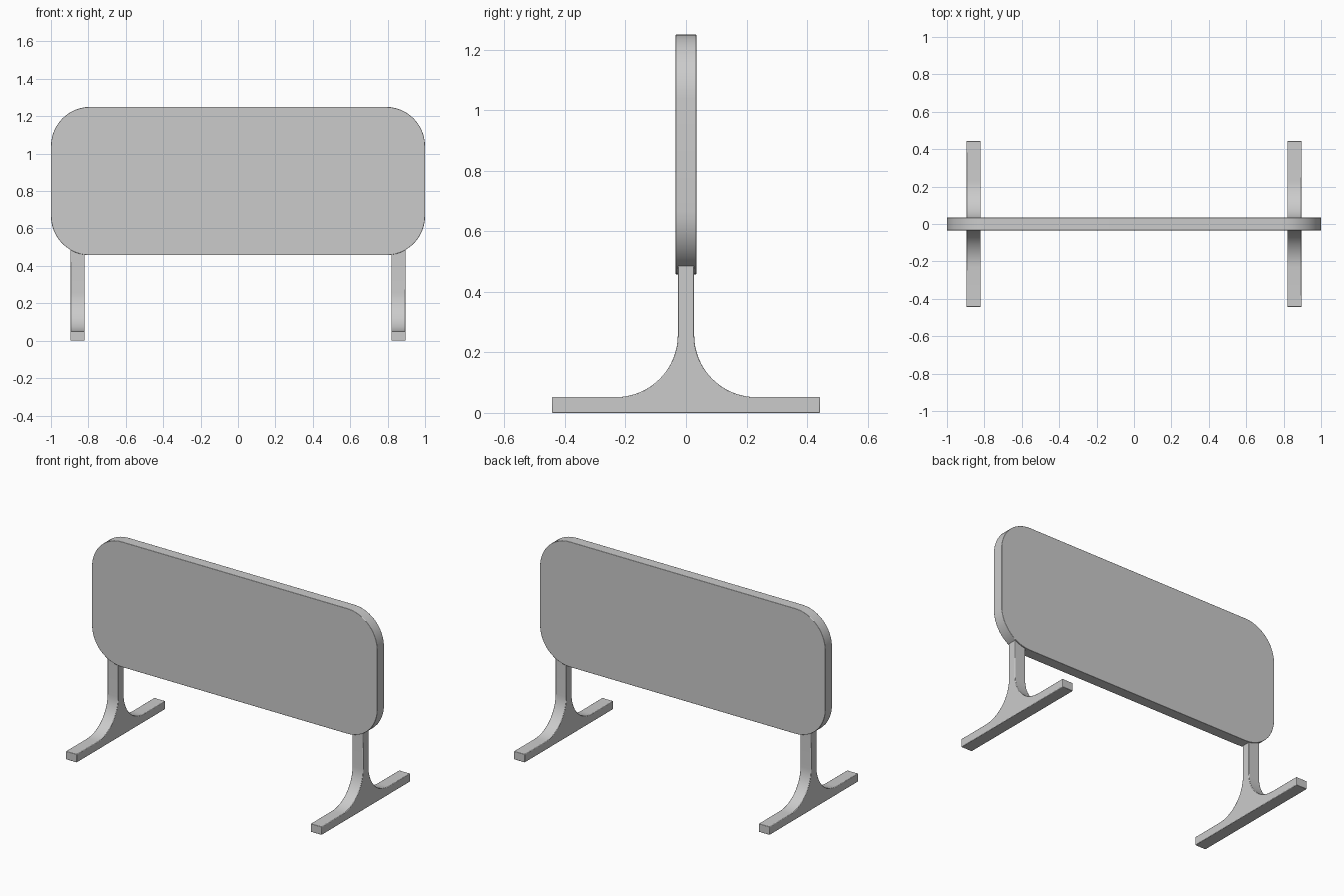
import bpy, bmesh
from math import cos, sin, radians

if "Cube" in bpy.data.objects:
    bpy.data.objects.remove(bpy.data.objects["Cube"])


def arc(cu, cv, r, start, end, n=12):
    """Points of an arc, angles in degrees."""
    return [(cu + r * cos(radians(start + (end - start) * i / n)),
             cv + r * sin(radians(start + (end - start) * i / n))) for i in range(n + 1)]


def extrude(name, points, offset, bevel):
    """Extrude a closed 3D outline along an offset vector."""
    bm = bmesh.new()
    face = bm.faces.new([bm.verts.new(p) for p in points])
    ext = bmesh.ops.extrude_face_region(bm, geom=[face])
    verts = [g for g in ext["geom"] if isinstance(g, bmesh.types.BMVert)]
    bmesh.ops.translate(bm, verts=verts, vec=offset)
    bmesh.ops.recalc_face_normals(bm, faces=bm.faces)
    mesh = bpy.data.meshes.new(name)
    bm.to_mesh(mesh)
    bm.free()
    obj = bpy.data.objects.new(name, mesh)
    bpy.context.collection.objects.link(obj)
    mod = obj.modifiers.new("edge_softening", 'BEVEL')
    mod.width = bevel
    mod.segments = 2
    mod.limit_method = 'ANGLE'
    mod.angle_limit = radians(40)
    bpy.ops.object.select_all(action='DESELECT')
    obj.select_set(True)
    bpy.context.view_layer.objects.active = obj
    bpy.ops.object.shade_smooth_by_angle(angle=radians(30))
    return obj


# Rounded screen panel
R, BOTTOM, TOP, T = 0.21, 0.457, 1.25, 0.034
outline = (arc(1 - R, TOP - R, R, 0, 90) + arc(R - 1, TOP - R, R, 90, 180)
           + arc(R - 1, BOTTOM + R, R, 180, 270) + arc(1 - R, BOTTOM + R, R, 270, 360))
extrude("panel", [(x, -T, z) for x, z in outline], (0, 2 * T, 0), 0.002)

# Flared T-shaped legs: half profile in (y, z), mirrored front to back
POST, FOOT, FLARE, LEG_TOP = 0.027, 0.052, 0.205, 0.488
half = [(0.443, 0), (0.443, FOOT)] + arc(POST + FLARE, FOOT + FLARE, FLARE, 270, 180, 16)
half.append((POST, LEG_TOP))
profile = half + [(-y, z) for y, z in reversed(half)]
for name, x in (("left_leg", -0.896), ("right_leg", 0.82)):
    extrude(name, [(x, y, z) for y, z in profile], (0.076, 0, 0), 0.003)
